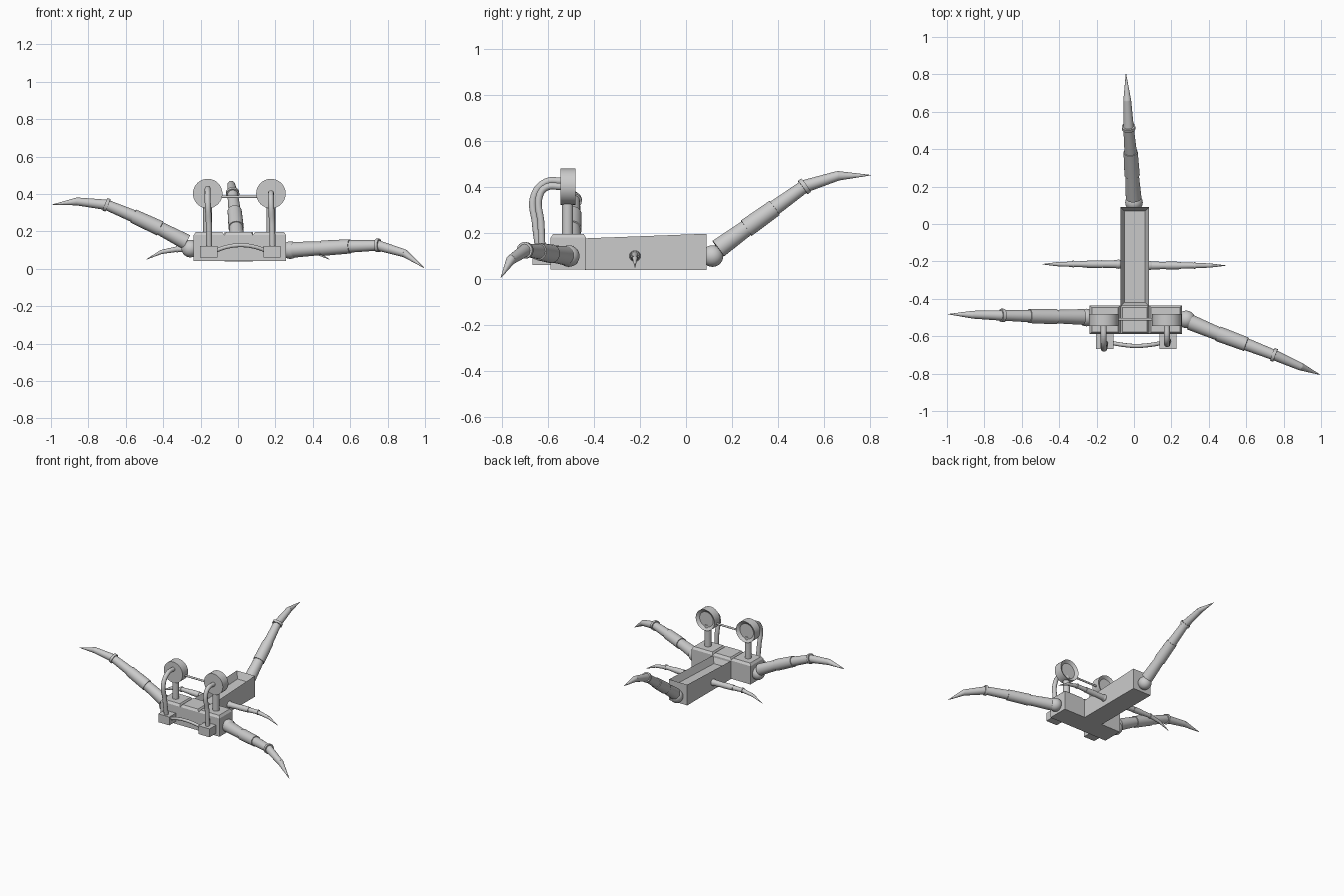
import bpy, bmesh, math
from mathutils import Vector

cube = bpy.data.objects.get("Cube")
if cube:
    bpy.data.objects.remove(cube)

grey = bpy.data.materials.new("light grey")
grey.use_nodes = True
grey.diffuse_color = (0.6, 0.6, 0.6, 1)
grey.node_tree.nodes["Principled BSDF"].inputs["Base Color"].default_value = (0.6, 0.6, 0.6, 1)


def finish(name, bm, smooth=True):
    """Turn a bmesh into a named grey object."""
    mesh = bpy.data.meshes.new(name)
    bmesh.ops.recalc_face_normals(bm, faces=bm.faces)
    bm.to_mesh(mesh)
    bm.free()
    mesh.materials.append(grey)
    obj = bpy.data.objects.new(name, mesh)
    bpy.context.collection.objects.link(obj)
    if smooth:
        bpy.ops.object.select_all(action='DESELECT')
        obj.select_set(True)
        bpy.context.view_layer.objects.active = obj
        bpy.ops.object.shade_smooth_by_angle(angle=math.radians(35))


def add_rod(bm, a, b, r1, r2, sides=24):
    """Add a tapered round rod from a to b."""
    a, b = Vector(a), Vector(b)
    made = bmesh.ops.create_cone(bm, cap_ends=True, segments=sides, radius1=r1, radius2=r2,
                                 depth=(b - a).length)["verts"]
    turn = (b - a).to_track_quat('Z', 'Y')
    for v in made:
        v.co = turn @ v.co + (a + b) / 2


def add_ball(bm, centre, radius):
    made = bmesh.ops.create_uvsphere(bm, u_segments=24, v_segments=14, radius=radius)["verts"]
    for v in made:
        v.co += Vector(centre)


def rod(name, a, b, r1, r2):
    bm = bmesh.new()
    add_rod(bm, a, b, r1, r2)
    finish(name, bm)


def box(name, lo, hi, inset=0, lift=0, rise=0):
    """Box with an optional inset top, raised or sunk by lift; rise tilts the top up to the back."""
    bm = bmesh.new()
    bmesh.ops.create_cube(bm, size=1)
    lo, hi = Vector(lo), Vector(hi)
    for v in bm.verts:
        v.co = Vector([l + (h - l) * (c + 0.5) for l, h, c in zip(lo, hi, v.co)])
        if v.co.z > hi.z - 0.001 and v.co.y > hi.y - 0.001:
            v.co.z += rise
    if inset:
        bm.normal_update()
        top = max(bm.faces, key=lambda f: f.normal.z)
        bmesh.ops.inset_region(bm, faces=[top], thickness=inset, depth=0)
        for v in top.verts:
            v.co.z += lift
    finish(name, bm, smooth=False)


def tube(name, points, radius):
    """Smooth round pipe through the points."""
    curve = bpy.data.curves.new(name, 'CURVE')
    curve.dimensions = '3D'
    curve.bevel_depth = radius
    curve.bevel_resolution = 3
    curve.use_fill_caps = True
    spline = curve.splines.new('BEZIER')
    spline.bezier_points.add(len(points) - 1)
    for p, co in zip(spline.bezier_points, points):
        p.co = co
        p.handle_left_type = p.handle_right_type = 'AUTO'
    curve.materials.append(grey)
    bpy.context.collection.objects.link(bpy.data.objects.new(name, curve))


def limb(name, joint, start, elbow, fore, wrist, knuckle, tip, size=1.0):
    """Ball joint, three arm segments, wrist ring and a bent claw."""
    bm = bmesh.new()
    add_ball(bm, joint, 0.047 * size)
    finish(name + "_joint", bm)
    rod(name + "_upper", start, elbow, 0.042 * size, 0.036 * size)
    rod(name + "_middle", elbow, fore, 0.041 * size, 0.038 * size)
    rod(name + "_forearm", fore, wrist, 0.033 * size, 0.028 * size)
    # raised wrist ring
    w = Vector(wrist)
    along = (w - Vector(fore)).normalized() * 0.009 * size
    rod(name + "_wrist", w - along, w + along, 0.036 * size, 0.036 * size)
    # claw: tapered base and pointed end meeting at a rounded knuckle
    bm = bmesh.new()
    add_rod(bm, wrist, knuckle, 0.028 * size, 0.021 * size)
    add_rod(bm, knuckle, tip, 0.021 * size, 0.001)
    add_ball(bm, knuckle, 0.0205 * size)
    finish(name + "_claw", bm)


# Body: long hollow beam and a cross piece with three chamfered caps
box("body_beam", (-0.073, -0.44, 0.04), (0.08, 0.09, 0.177), 0.03, -0.05, 0.02)
for name, x0, x1 in (("right", -0.237, -0.073), ("centre", -0.073, 0.08), ("left", 0.08, 0.257)):
    box("shoulder_block_" + name, (x0, -0.589, 0.042), (x1, -0.435, 0.18), 0.016, 0.017)

# Eyes on posts, each with a dished back, a front pipe and a foot box
for side, x, lean in (("right", -0.162, -0.012), ("left", 0.176, 0.012)):
    rod("eye_post_" + side, (x, -0.515, 0.18), (x, -0.515, 0.36), 0.024, 0.024)
    bm = bmesh.new()
    add_rod(bm, (x, -0.546, 0.402), (x, -0.48, 0.402), 0.079, 0.079, 32)
    bm.normal_update()
    back = max(bm.faces, key=lambda f: f.normal.y)
    bmesh.ops.inset_region(bm, faces=[back], thickness=0.022)
    for v in back.verts:
        v.co.y -= 0.016
    finish("eye_disc_" + side, bm)
    high = 0.415 - lean
    tube("eye_pipe_" + side, [(x, -0.54, high), (x, -0.61, high - 0.005), (x, -0.65 + lean, 0.36),
                              (x + 0.006, -0.643 + lean, 0.24), (x + 0.008, -0.632 + lean / 2, 0.11)], 0.016)
    box("pipe_foot_" + side, (x - 0.04, -0.667, 0.06), (x + 0.052, -0.58, 0.123))

rod("eye_link", (-0.09, -0.51, 0.385), (0.105, -0.51, 0.385), 0.007, 0.007)
tube("front_arch", [(-0.125, -0.635, 0.095), (-0.06, -0.646, 0.117), (0.013, -0.652, 0.126),
                    (0.09, -0.646, 0.117), (0.155, -0.635, 0.095)], 0.011)

# Big arms and tail
limb("left_arm", (0.28, -0.51, 0.1), (0.3, -0.525, 0.102), (0.45, -0.587, 0.11), (0.6, -0.643, 0.12),
     (0.748, -0.7, 0.125), (0.89, -0.762, 0.083), (0.995, -0.806, 0.005))
limb("right_arm", (-0.255, -0.5, 0.108), (-0.275, -0.497, 0.142), (-0.417, -0.495, 0.216),
     (-0.56, -0.492, 0.282), (-0.703, -0.489, 0.342), (-0.86, -0.485, 0.36), (-0.993, -0.482, 0.343))
limb("tail", (0, 0.115, 0.1), (-0.002, 0.14, 0.132), (-0.01, 0.262, 0.221), (-0.018, 0.385, 0.309),
     (-0.029, 0.515, 0.403), (-0.036, 0.66, 0.449), (-0.043, 0.804, 0.452))

# Small side legs
for side, s, y in (("left", 1, -0.222), ("right", -1, -0.215)):
    limb("small_leg_" + side, (s * 0.083, y, 0.1), (s * 0.09, y, 0.1), (s * 0.17, y, 0.102),
         (s * 0.25, y, 0.104), (s * 0.325, y, 0.105), (s * 0.41, y, 0.09), (s * 0.49, y, 0.05), 0.52)
